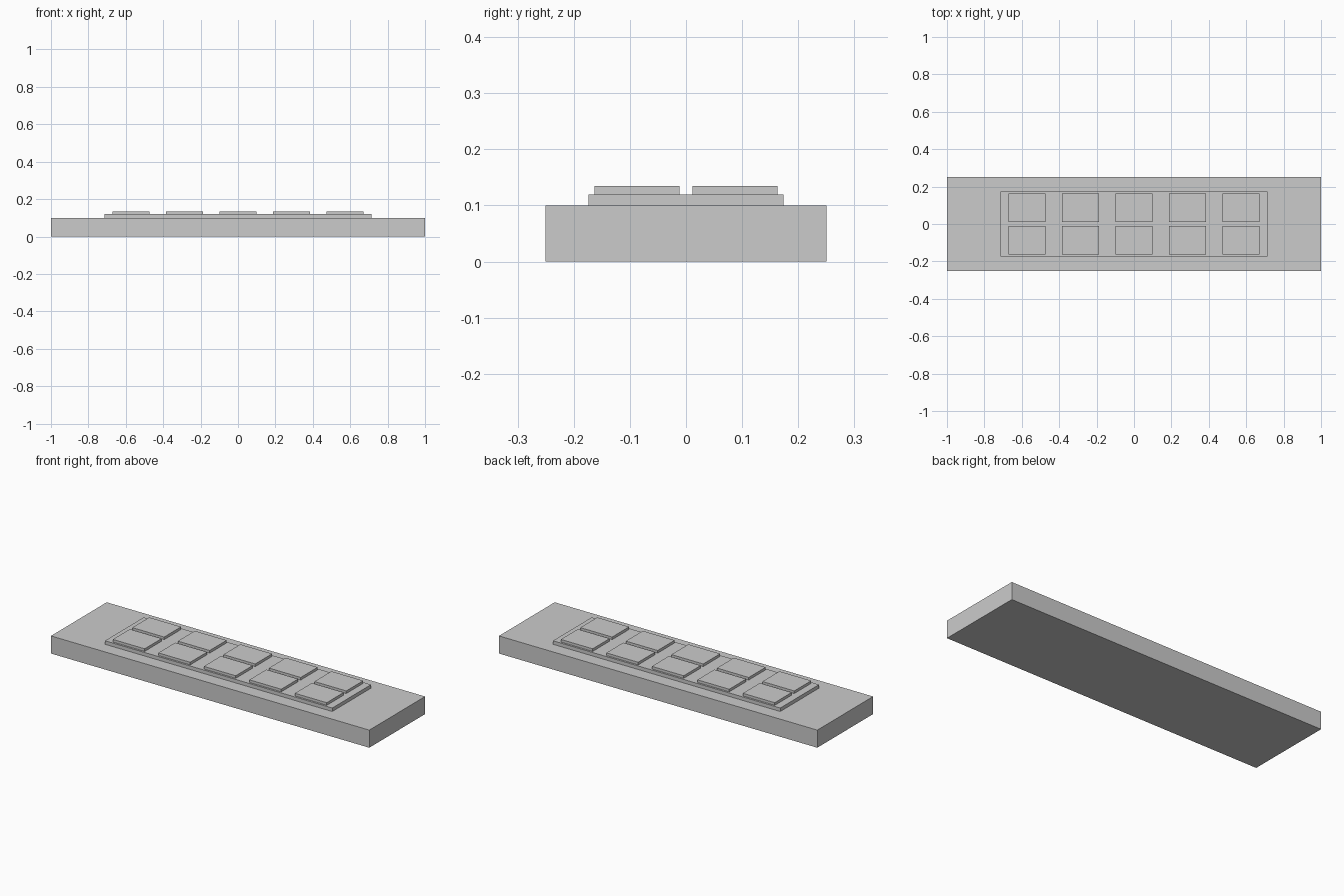
import bpy

if "Cube" in bpy.data.objects:
    bpy.data.objects.remove(bpy.data.objects["Cube"])

def box(name, x, y, z0, z1, w, d):
    """Flat-faced box centred on x, y and spanning z0 to z1."""
    bpy.ops.mesh.primitive_cube_add(size=1, location=(x, y, (z0 + z1) / 2))
    ob = bpy.context.object
    ob.name = name
    ob.scale = (w, d, z1 - z0)
    bpy.ops.object.transform_apply(location=False, rotation=False, scale=True)
    return ob

# Base slab and raised plate
box("base_slab", 0, 0, 0, 0.1, 2.0, 0.5)
box("raised_plate", 0, 0, 0.1, 0.12, 1.428, 0.348)

# Two rows of five tiles
for row, y in enumerate((-0.0875, 0.0875)):
    for col in range(5):
        box(f"tile_{row + 1}_{col + 1}", (col - 2) * 0.286, y,
            0.12, 0.135, 0.2, 0.152)
